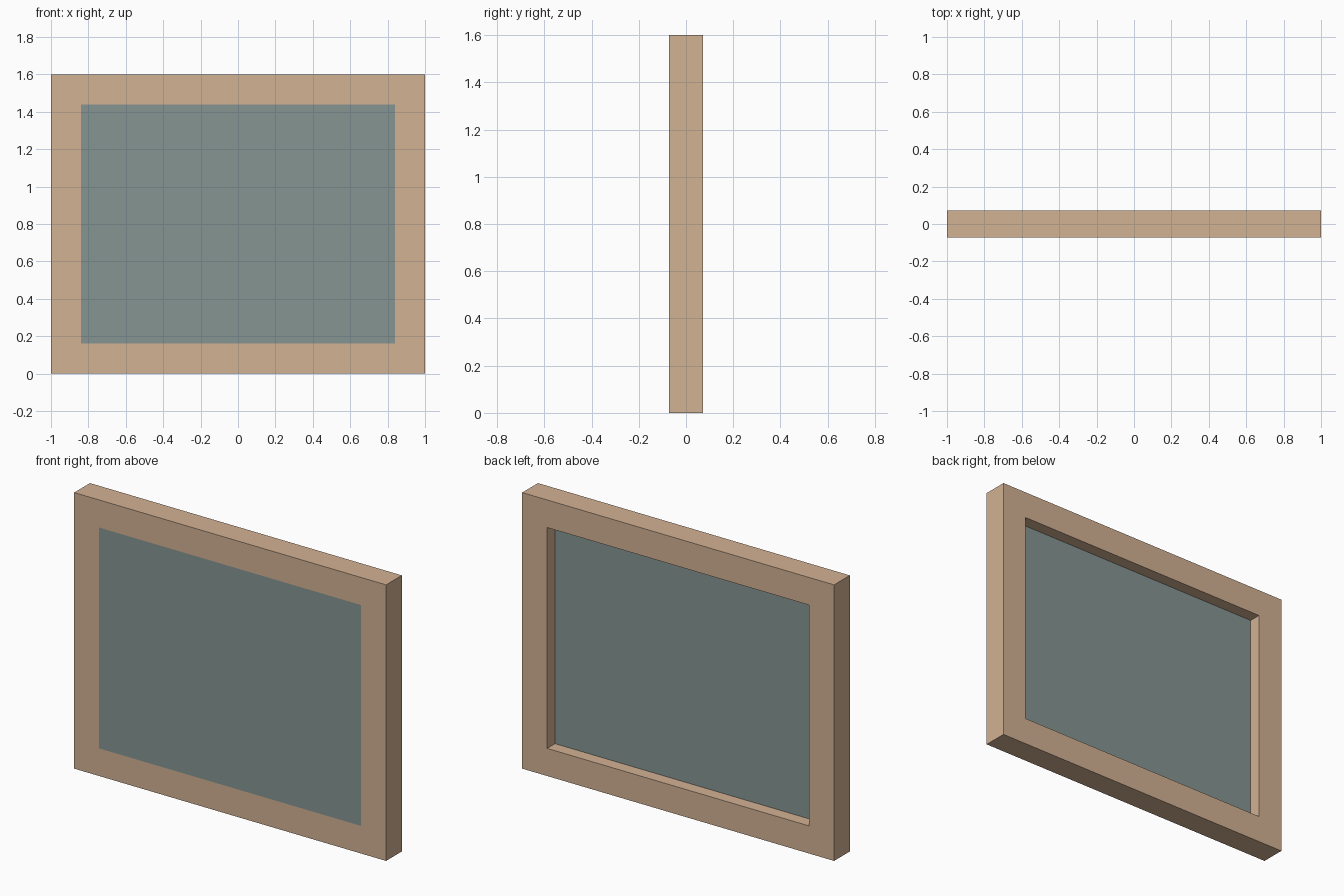
import bpy, bmesh
from mathutils import Vector

if "Cube" in bpy.data.objects:
    bpy.data.objects.remove(bpy.data.objects["Cube"])

W, D, H = 2.0, 0.144, 1.6      # overall size
BORDER, RECESS = 0.16, 0.072   # frame width, depth of the back recess


def material(name, color):
    mat = bpy.data.materials.new(name)
    mat.diffuse_color = color
    mat.use_nodes = True
    mat.node_tree.nodes["Principled BSDF"].inputs["Base Color"].default_value = mat.diffuse_color
    return mat


bm = bmesh.new()

# Outer block standing on the floor
bmesh.ops.create_cube(bm, size=1)
for v in bm.verts:
    v.co = Vector((v.co.x * W, v.co.y * D, (v.co.z + 0.5) * H))
bm.normal_update()


def inset_panel(side):
    """Inset the front (-1) or back (1) face and colour it as the panel."""
    face = next(f for f in bm.faces if f.normal.y * side > 0.9)
    bmesh.ops.inset_region(bm, faces=[face], thickness=BORDER, use_even_offset=True)
    face.material_index = 1
    return face


# Flush panel on the front
inset_panel(-1)

# Recessed panel on the back
back = inset_panel(1)
result = bmesh.ops.extrude_discrete_faces(bm, faces=[back])
panel = result["faces"][0]
for v in panel.verts:
    v.co.y -= RECESS
for f in bm.faces:
    f.material_index = 0
bm.normal_update()
for f in bm.faces:
    c = f.calc_center_median()
    if abs(f.normal.y) > 0.9 and abs(c.x) < 0.01 and abs(c.z - H / 2) < 0.01:
        f.material_index = 1
bmesh.ops.recalc_face_normals(bm, faces=bm.faces[:])

mesh = bpy.data.meshes.new("framed_panel")
bm.to_mesh(mesh)
bm.free()
mesh.materials.append(material("frame_wood", (0.65, 0.445, 0.296, 1)))
mesh.materials.append(material("panel_grey", (0.238, 0.30, 0.29, 1)))
bpy.context.collection.objects.link(bpy.data.objects.new("framed_panel", mesh))
